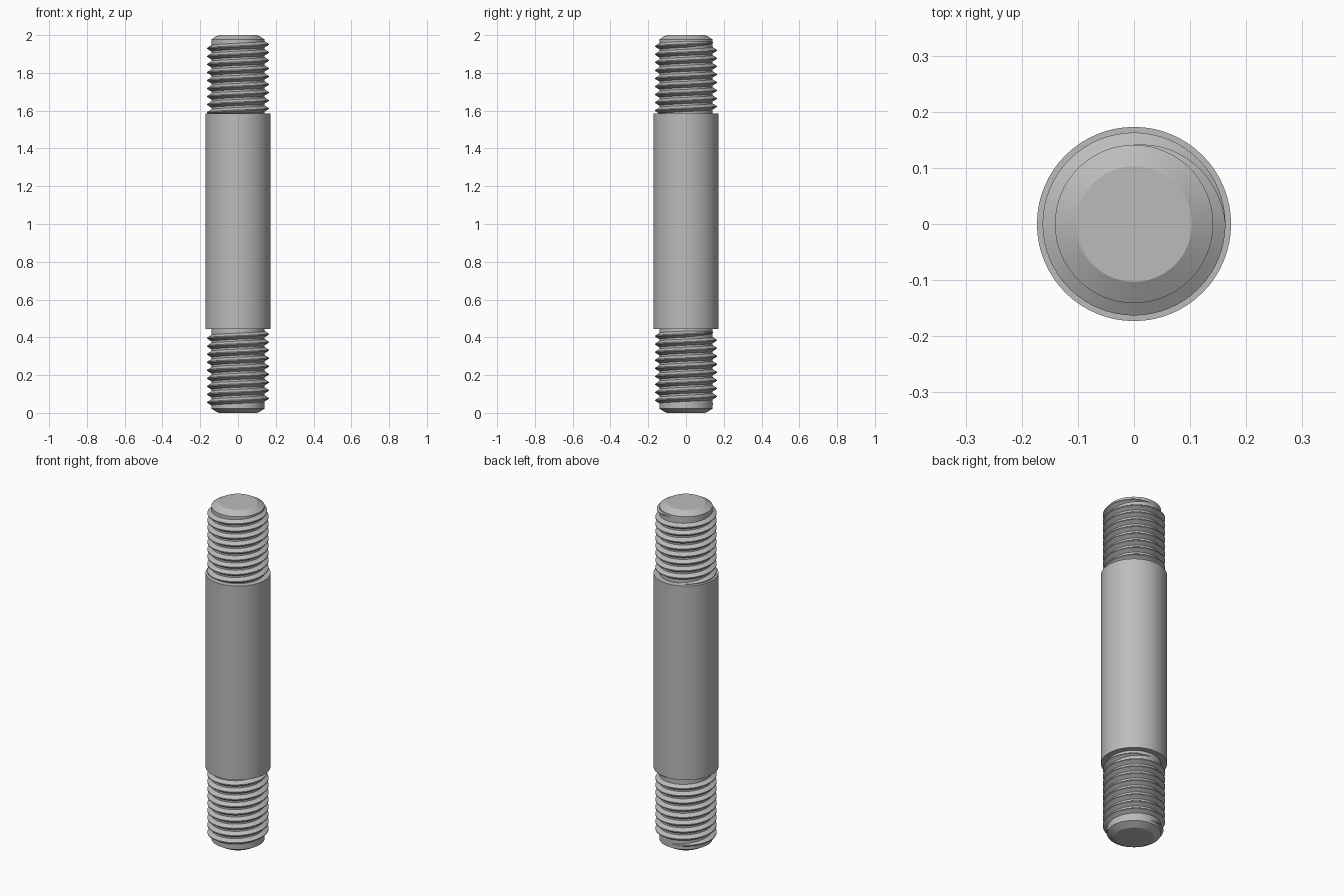
import bpy, bmesh, math

cube = bpy.data.objects.get("Cube")
if cube:
    bpy.data.objects.remove(cube, do_unlink=True)

steel = bpy.data.materials.new("grey steel")
steel.use_nodes = True
GREY = (0.5, 0.5, 0.5, 1)
steel.diffuse_color = GREY
steel.node_tree.nodes["Principled BSDF"].inputs["Base Color"].default_value = GREY

ROOT, CREST, PITCH = 0.141, 0.163, 0.0425
SEGMENTS = 64


def finish(bm, name):
    bmesh.ops.recalc_face_normals(bm, faces=bm.faces)
    mesh = bpy.data.meshes.new(name)
    bm.to_mesh(mesh)
    bm.free()
    mesh.materials.append(steel)
    obj = bpy.data.objects.new(name, mesh)
    bpy.context.collection.objects.link(obj)
    bpy.ops.object.select_all(action='DESELECT')
    obj.select_set(True)
    bpy.context.view_layer.objects.active = obj
    bpy.ops.object.shade_smooth_by_angle(angle=math.radians(25))
    return obj


def loft(bm, rings, wrap):
    """Skin successive rings of points and cap both ends."""
    rows = [[bm.verts.new(p) for p in ring] for ring in rings]
    count = len(rows[0])
    for a, b in zip(rows, rows[1:]):
        for i in range(count if wrap else count - 1):
            j = (i + 1) % count
            bm.faces.new((a[i], a[j], b[j], b[i]))
    bm.faces.new(rows[0])
    bm.faces.new(rows[-1])


def lathe(name, profile):
    bm = bmesh.new()
    rings = []
    for r, z in profile:
        angles = [math.tau * i / SEGMENTS for i in range(SEGMENTS)]
        rings.append([(r * math.cos(a), r * math.sin(a), z) for a in angles])
    loft(bm, rings, True)
    return finish(bm, name)


def thread(name, z_start, turns):
    """Right-handed ridge starting at the back and fading at both ends."""
    bm = bmesh.new()
    rings = []
    steps = int(turns * SEGMENTS)
    fade = SEGMENTS / 4
    for i in range(steps + 1):
        a = math.pi / 2 + math.tau * i / SEGMENTS
        z = z_start + PITCH * i / SEGMENTS
        height = (CREST - ROOT) * max(0.02, min(1, i / fade, (steps - i) / fade))
        half_crest = PITCH / 16
        half_base = half_crest + height * math.tan(math.radians(32))
        section = ((ROOT - 0.008, -half_base), (ROOT, -half_base),
                   (ROOT + height, -half_crest), (ROOT + height, half_crest),
                   (ROOT, half_base), (ROOT - 0.008, half_base))
        rings.append([(r * math.cos(a), r * math.sin(a), z + dz) for r, dz in section])
    loft(bm, rings, True)
    return finish(bm, name)


# Plain middle body
lathe("shank", [(0.173, 0.445), (0.173, 1.585)])

# Chamfered stud ends
lathe("lower_core", [(0.103, 0), (ROOT, 0.022), (ROOT, 0.46)])
lathe("upper_core", [(ROOT, 1.57), (ROOT, 1.978), (0.103, 2)])

# Helical threads
thread("lower_thread", 0.045, 9)
thread("upper_thread", 1.962 - 9 * PITCH, 9)
